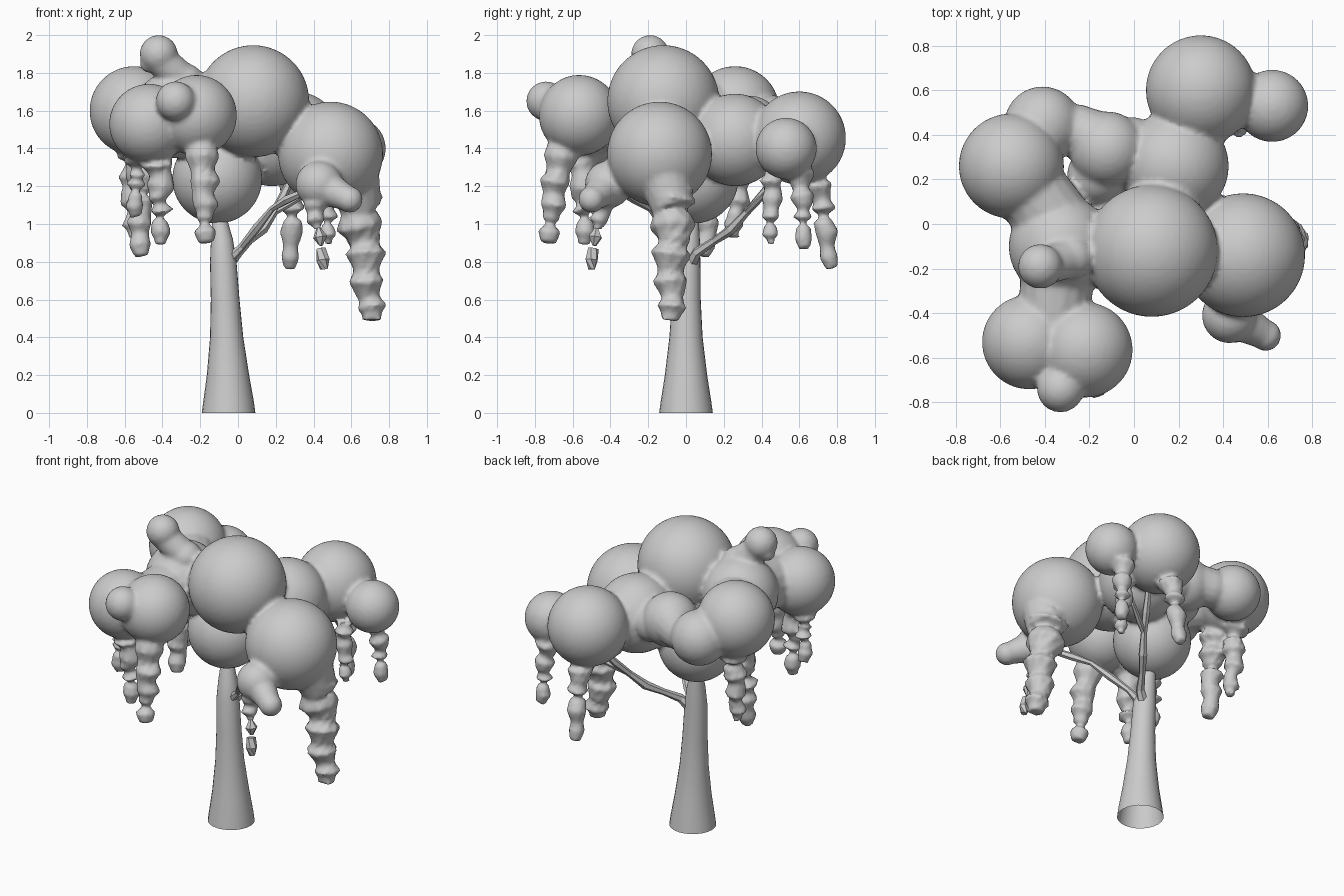
import bpy, bmesh, math, random
from mathutils import Vector, Matrix
random.seed(4)


def finish(bm, name, smooth=True):
    bmesh.ops.recalc_face_normals(bm, faces=bm.faces)
    me = bpy.data.meshes.new(name)
    bm.to_mesh(me)
    bm.free()
    ob = bpy.data.objects.new(name, me)
    bpy.context.collection.objects.link(ob)
    for p in me.polygons:
        p.use_smooth = smooth
    return ob


def ball(bm, x, y, z, r):
    bmesh.ops.create_icosphere(bm, subdivisions=4, radius=r,
                               matrix=Matrix.Translation((x, y, z)))


def tube(bm, pts, sides=8, caps=True, flat=False):
    """Sweep rings through (x, y, z, r) points; flat keeps the rings level."""
    rings = []
    for i, p in enumerate(pts):
        a, b = pts[max(i - 1, 0)], pts[min(i + 1, len(pts) - 1)]
        d = Vector((0, 0, 1)) if flat else Vector(b[:3]) - Vector(a[:3])
        q = Vector((0, 0, 1)).rotation_difference(d.normalized())
        ring = []
        for k in range(sides):
            t = math.tau * k / sides
            ring.append(bm.verts.new(Vector(p[:3]) + q @ Vector(
                (p[3] * math.cos(t), p[3] * math.sin(t), 0))))
        rings.append(ring)
    for a, b in zip(rings, rings[1:]):
        for k in range(sides):
            n = (k + 1) % sides
            bm.faces.new((a[k], a[n], b[n], b[k]))
    if caps:
        bm.faces.new(rings[0][::-1])
        bm.faces.new(rings[-1])


def strand(bm, top, tip, r0, r1, lumps):
    """Hanging vine of swelling lumps that tapers to its tip."""
    top, tip = Vector(top), Vector(tip)
    pts, n = [], lumps * 2
    for i in range(n + 1):
        t = i / n
        p = top.lerp(tip, t)
        if 0 < i < n:
            p += Vector((random.uniform(-.012, .012), random.uniform(-.012, .012), 0))
        r = (r0 + (r1 - r0) * t) * (1.15 if i % 2 else .85)
        pts.append((*p, r))
    tube(bm, pts, 8)


# Leaf crown: large balls, knobs and necks fused into one skin
bm = bmesh.new()
for b in [(.08, -.12, 1.65, .297), (.49, -.14, 1.37, .278), (.30, .60, 1.455, .247),
          (.62, .53, 1.40, .162), (-.55, .26, 1.60, .236), (-.41, .445, 1.51, .172),
          (-.12, .335, 1.51, .17), (.18, .26, 1.445, .245), (-.11, .04, 1.24, .238),
          (-.33, -.10, 1.58, .232), (-.47, -.53, 1.53, .212), (-.22, -.565, 1.575, .214),
          (-.42, -.19, 1.90, .10), (-.33, -.74, 1.65, .105), (.43, -.41, 1.21, .125),
          (.59, -.50, 1.13, .07), (-.01, .36, 1.47, .12), (-.17, .22, 1.45, .13),
          (-.28, -.15, 1.75, .10), (-.47, -.18, 1.85, .05)]:
    ball(bm, *b)
for neck in [[(-.41, -.19, 1.87, .085), (-.28, -.15, 1.75, .09)],
             [(-.41, .42, 1.5, .13), (-.26, .42, 1.5, .12), (-.1, .35, 1.52, .14)],
             [(-.33, -.1, 1.57, .18), (-.36, -.4, 1.55, .16), (-.4, -.5, 1.53, .18)],
             [(-.5, .2, 1.6, .17), (-.35, 0, 1.58, .17)],
             [(-.33, -.73, 1.64, .08), (-.34, -.6, 1.57, .10)],
             [(.45, -.42, 1.2, .10), (.59, -.50, 1.13, .065)],
             [(.60, -.12, 1.28, .15), (.65, -.07, 1.08, .11)]]:
    tube(bm, neck, 16)
# Hanging vines
for v in [((.63, -.06, 1.2), (.71, -.085, .49), .13, .068, 5),
          ((.29, .69, 1.27), (.275, .775, .765), .08, .04, 4),
          ((.58, .60, 1.32), (.63, .63, .87), .072, .04, 4),
          ((.46, .46, 1.28), (.48, .45, .89), .06, .038, 4),
          ((-.19, -.66, 1.42), (-.165, -.73, .90), .088, .05, 4),
          ((-.42, -.56, 1.38), (-.41, -.54, .89), .085, .045, 4),
          ((-.53, -.48, 1.38), (-.54, -.46, 1.04), .07, .04, 3),
          ((-.52, .16, 1.42), (-.51, .09, .83), .095, .048, 5),
          ((-.56, .30, 1.42), (-.55, .25, .93), .085, .045, 4),
          ((.41, -.43, 1.14), (.42, -.47, .97), .06, .04, 2)]:
    strand(bm, *v)
crown = finish(bm, "leaf_crown")
m = crown.modifiers.new("fuse", 'REMESH')
m.mode = 'VOXEL'
m.voxel_size = .015
m.use_smooth_shade = True
s = crown.modifiers.new("soften", 'SMOOTH')
s.factor, s.iterations = .5, 2

# Loose drops below the front vine
bm = bmesh.new()
tube(bm, [(.425, -.475, .98, .01), (.435, -.48, .93, .038), (.44, -.485, .885, .01)], 6)
tube(bm, [(.44, -.49, .87, .028), (.45, -.50, .81, .035), (.455, -.50, .76, .02)], 6)
finish(bm, "vine_drops", False)

# Flared trunk, open underneath
bm = bmesh.new()
tube(bm, [(-.05, 0, 0, .142), (-.05, 0, .06, .134), (-.053, 0, .2, .112),
          (-.06, 0, .4, .088), (-.068, .002, .6, .076), (-.078, .006, .8, .07),
          (-.085, .015, .92, .058), (-.1, .03, 1.05, .035)], 24, False, True)
finish(bm, "trunk")

# Thin crooked branches
bm = bmesh.new()
tube(bm, [(-.06, .02, .78, .035), (.0, .06, .85, .027), (.06, .15, .91, .02),
          (.13, .24, .97, .028), (.19, .32, 1.06, .02), (.24, .40, 1.15, .024),
          (.30, .50, 1.28, .018)], 6)
tube(bm, [(-.06, 0, .80, .03), (.02, -.03, .88, .018), (.10, -.11, .98, .024),
          (.18, -.19, 1.08, .016), (.26, -.27, 1.13, .024), (.40, -.38, 1.19, .018)], 6)
tube(bm, [(.19, .32, 1.06, .016), (.26, .36, 1.10, .018), (.36, .42, 1.16, .014),
          (.44, .46, 1.24, .014)], 6)
finish(bm, "branches", False)
